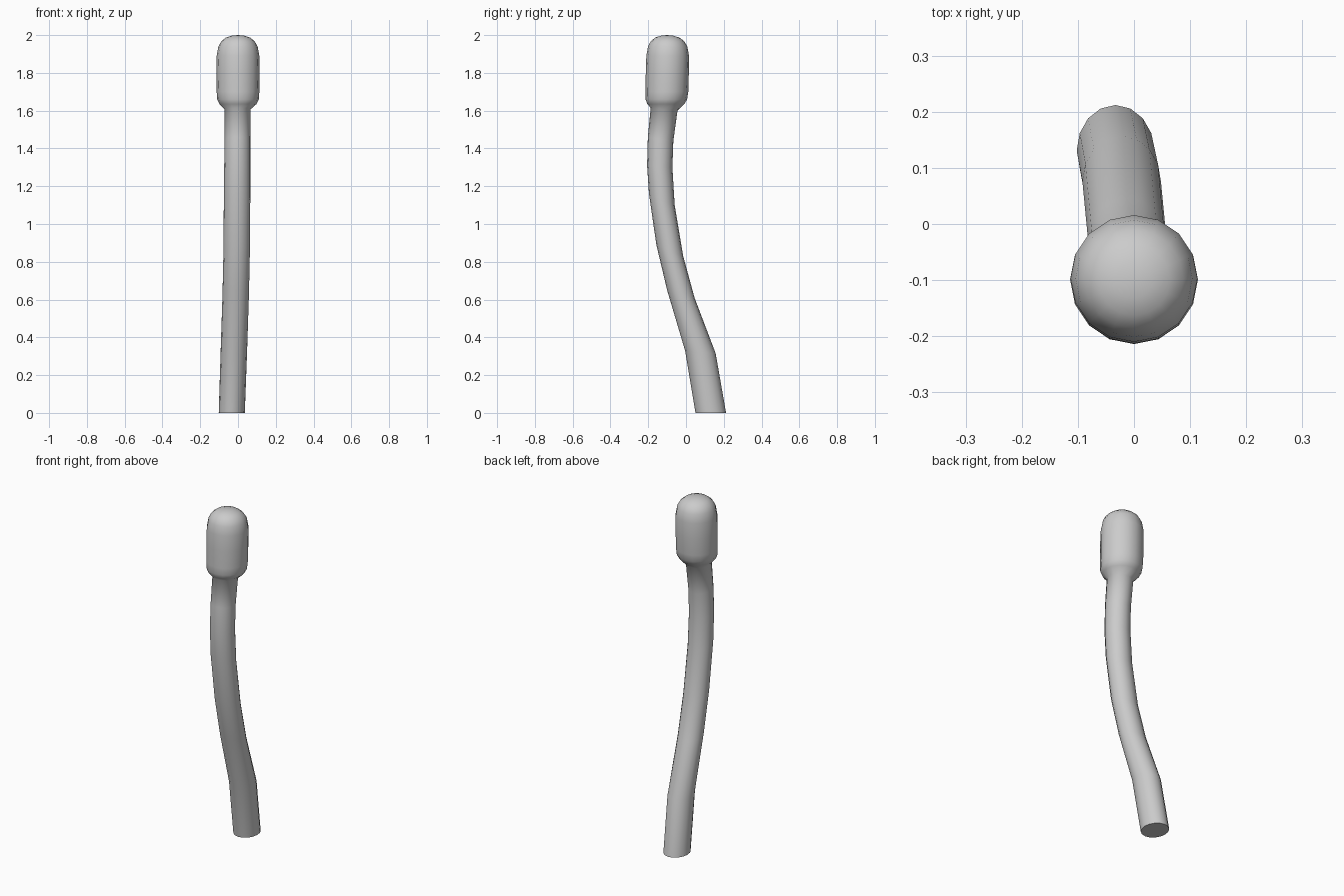
import bpy, bmesh, math

if "Cube" in bpy.data.objects:
    bpy.data.objects.remove(bpy.data.objects["Cube"])

SIDES = 16

# Rings: front edge (y, z), back edge (y, z), centre x, half width in x
stem = [
    (0.05, 0.0, 0.212, 0.0, -0.033, 0.069),
    (-0.005, 0.33, 0.157, 0.315, -0.022, 0.070),
    (-0.10, 0.65, 0.045, 0.61, -0.012, 0.070),
    (-0.157, 0.89, -0.015, 0.83, -0.007, 0.070),
    (-0.196, 1.16, -0.06, 1.10, -0.005, 0.070),
    (-0.206, 1.31, -0.072, 1.30, -0.004, 0.069),
    (-0.202, 1.46, -0.067, 1.44, -0.003, 0.068),
    (-0.187, 1.615, -0.045, 1.60, -0.002, 0.069),
]
# Head profile: radius, z, centre y
head = [
    (0.098, 1.635, -0.107), (0.110, 1.66, -0.104), (0.113, 1.70, -0.101),
    (0.114, 1.80, -0.099), (0.113, 1.89, -0.097), (0.104, 1.94, -0.097),
    (0.088, 1.968, -0.098), (0.064, 1.987, -0.099), (0.032, 1.997, -0.1),
]
rings = stem + [(cy - r, z, cy + r, z, 0.0, r) for r, z, cy in head]

bm = bmesh.new()


def add_ring(y0, z0, y1, z1, cx, rx):
    ring = []
    for i in range(SIDES):
        a = 2 * math.pi * i / SIDES
        t = (1 + math.sin(a)) / 2
        ring.append(bm.verts.new((cx + rx * math.cos(a),
                                  y0 + (y1 - y0) * t, z0 + (z1 - z0) * t)))
    return ring


# Stem and head skin
loops = [add_ring(*r) for r in rings]
for a, b in zip(loops, loops[1:]):
    for i in range(SIDES):
        j = (i + 1) % SIDES
        bm.faces.new((a[i], a[j], b[j], b[i]))

# Flat foot and rounded crown
bm.faces.new(loops[0][::-1])
tip = bm.verts.new((0, -0.1, 2.0))
for i in range(SIDES):
    bm.faces.new((loops[-1][i], loops[-1][(i + 1) % SIDES], tip))

mesh = bpy.data.meshes.new("stem_with_head")
bm.to_mesh(mesh)
bm.free()
obj = bpy.data.objects.new("stem_with_head", mesh)
bpy.context.collection.objects.link(obj)
bpy.context.view_layer.objects.active = obj
obj.select_set(True)
bpy.ops.object.shade_smooth_by_angle(angle=math.radians(50))
